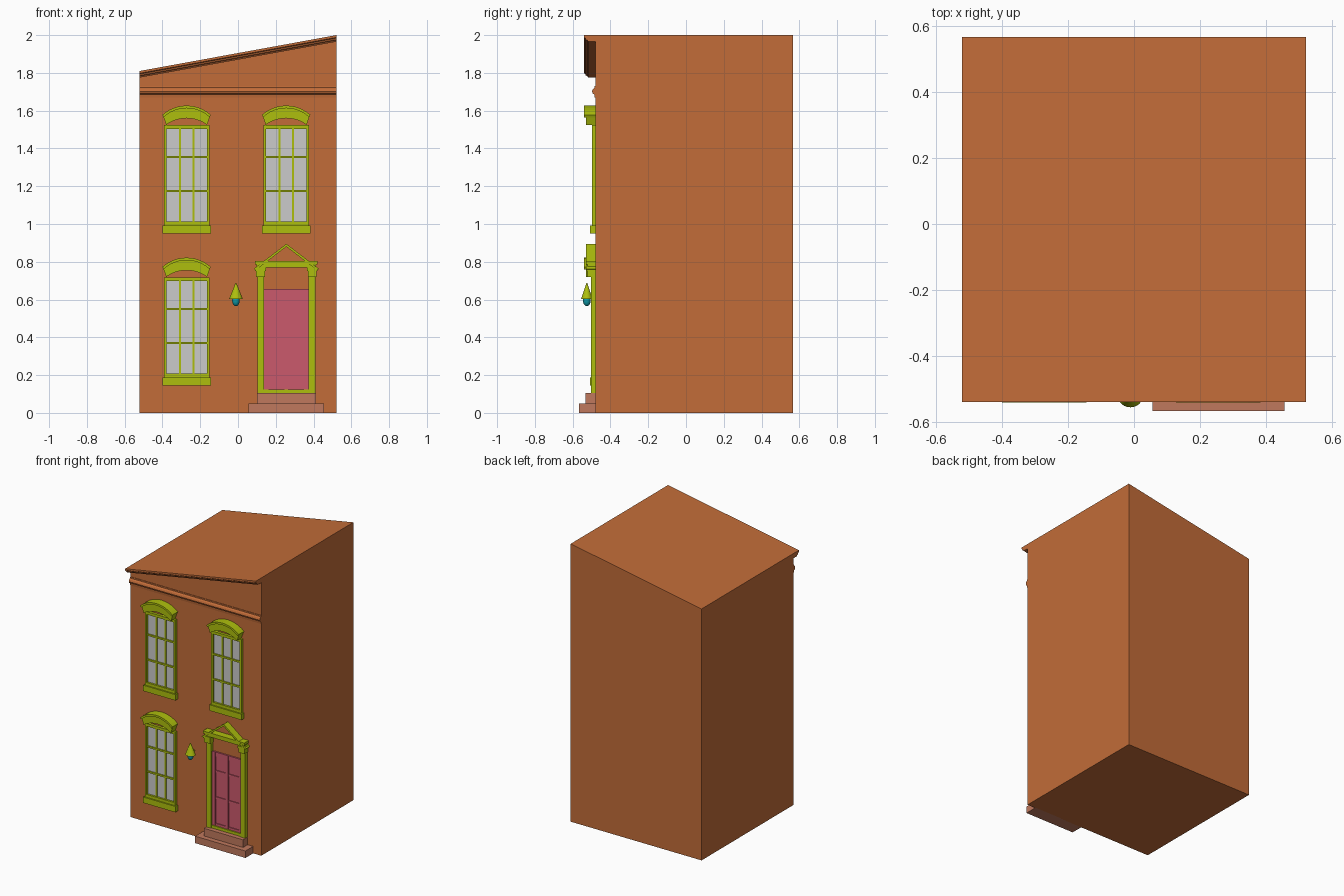
import bpy, bmesh, math
from mathutils import Vector

if "Cube" in bpy.data.objects:
    bpy.data.objects.remove(bpy.data.objects["Cube"])

WALL = -0.479          # front wall plane
BACK = 0.567
W = 0.521              # half width


def material(name, rgb):
    m = bpy.data.materials.new(name)
    m.diffuse_color = (*rgb, 1)
    m.use_nodes = True
    m.node_tree.nodes["Principled BSDF"].inputs["Base Color"].default_value = m.diffuse_color
    return m


BRICK = material("brick", (0.54, 0.15, 0.04))
TRIM = material("trim", (0.42, 0.52, 0.004))
DOOR = material("door_pink", (0.60, 0.10, 0.15))
STEP = material("step_stone", (0.53, 0.19, 0.11))
LAMP = material("lamp_teal", (0.005, 0.33, 0.40))


def finish(name, bm, mat=None):
    bmesh.ops.recalc_face_normals(bm, faces=bm.faces)
    me = bpy.data.meshes.new(name)
    bm.to_mesh(me)
    bm.free()
    ob = bpy.data.objects.new(name, me)
    bpy.context.collection.objects.link(ob)
    if mat:
        me.materials.append(mat)
    return ob


def prism(bm, a, b):
    """Join two matching loops of points into a closed solid."""
    va, vb = [bm.verts.new(p) for p in a], [bm.verts.new(p) for p in b]
    n = len(a)
    bm.faces.new(va)
    bm.faces.new(vb[::-1])
    for i in range(n):
        bm.faces.new((va[i], vb[i], vb[(i + 1) % n], va[(i + 1) % n]))


def front_shape(bm, pts, y0, y1=WALL + 0.005):
    """Extrude an x-z outline along y."""
    prism(bm, [(x, y0, z) for x, z in pts], [(x, y1, z) for x, z in pts])


def bar(bm, x0, x1, z0, z1, y0, y1=WALL + 0.005):
    front_shape(bm, [(x0, z0), (x1, z0), (x1, z1), (x0, z1)], y0, y1)


def roof_z(x):
    return 1.905 + 0.1824 * x


# House body with slanted top
bm = bmesh.new()
front_shape(bm, [(-W, 0), (W, 0), (W, roof_z(W)), (-W, roof_z(-W))], WALL, BACK)
finish("house_body", bm, BRICK)

# Sloping roof cornice, profile of y and drop below the roof line
bm = bmesh.new()
prof = [(WALL + .005, 0), (-.54, 0), (-.54, -.012), (-.533, -.016), (-.531, -.024),
        (-.522, -.027), (-.518, -.035), (WALL + .005, -.035)]
prism(bm, *[[(x, y, roof_z(x) + d) for y, d in prof] for x in (-W, W)])
finish("roof_cornice", bm, BRICK)

# Level moulding below the roof
bm = bmesh.new()
prof = [(WALL + .005, 1.73), (-.483, 1.73), (-.484, 1.722), (-.493, 1.714), (-.498, 1.702),
        (-.493, 1.69), (-.485, 1.686), (-.483, 1.67), (WALL + .005, 1.67)]
prism(bm, *[[(x, y, z) for y, z in prof] for x in (-W, W)])
finish("wall_moulding", bm, BRICK)


def arc(cx, half, z_end, z_mid, n=12):
    """Points of a shallow arch from left to right."""
    h = z_mid - z_end
    r = (half * half + h * h) / (2 * h)
    a = math.asin(half / r)
    return [(cx + r * math.sin(-a + 2 * a * i / n),
             z_mid - r + r * math.cos(-a + 2 * a * i / n)) for i in range(n + 1)]


def arch_band(bm, lower, upper, y0):
    front_shape(bm, lower + upper[::-1], y0)


# Windows: glass, frame with glazing bars, sill, arched hood
for name, cx, z in (("upper_left", -.272, 1.0), ("upper_right", .255, 1.0),
                    ("lower_left", -.272, .195)):
    bm = bmesh.new()
    bar(bm, cx - .11, cx + .11, z, z + .51, WALL - .005)
    finish(name + "_window_glass", bm)

    bm = bmesh.new()
    for s in (-1, 1):
        bar(bm, *sorted((cx + s * .107, cx + s * .12)), z - .01, z + .523, -.498)
        bar(bm, cx + s * .036 - .005, cx + s * .036 + .005, z, z + .51, -.491)
    bar(bm, cx - .107, cx + .107, z + .503, z + .523, -.498)
    bar(bm, cx - .107, cx + .107, z - .01, z + .013, -.498)
    for dz in (.175, .355):
        bar(bm, cx - .107, cx + .107, z + dz - .006, z + dz + .006, -.493)
    finish(name + "_window_frame", bm, TRIM)

    bm = bmesh.new()
    bar(bm, cx - .128, cx + .128, z - .05, z - .008, -.507)
    finish(name + "_window_sill", bm, TRIM)

    bm = bmesh.new()
    bottom = arc(cx, .108, z + .525, z + .56)
    middle = arc(cx, .122, z + .565, z + .613)
    top = arc(cx, .128, z + .578, z + .627)
    arch_band(bm, bottom, middle, -.53)
    arch_band(bm, middle, top, -.541)
    finish(name + "_window_hood", bm, TRIM)

# Door leaf with raised stiles and rails around six panels
DX = .256
bm = bmesh.new()
bar(bm, DX - .118, DX + .118, .125, .655, WALL - .005)
for x in (-.106, 0, .106):
    w = .012 if x else .01
    bar(bm, DX + x - w, DX + x + w, .125, .655, -.491)
for z0, z1 in ((.125, .142), (.318, .334), (.508, .524), (.622, .655)):
    bar(bm, DX - .118, DX + .118, z0, z1, -.490)
finish("door", bm, DOOR)

# Door surround: pilasters, capitals and threshold
bm = bmesh.new()
for s in (-1, 1):
    x = DX + s * .136
    bar(bm, x - .018, x + .018, .105, .72, -.504)
    x = DX + s * .137
    bar(bm, x - .023, x + .023, .72, .757, -.522)
    bar(bm, x - .028, x + .028, .752, .77, -.529)
bar(bm, DX - .12, DX + .12, .105, .125, -.498)
finish("door_surround", bm, TRIM)

# Pediment: base rail and two raking boards
bm = bmesh.new()
bar(bm, DX - .158, DX + .158, .77, .785, -.522)
bar(bm, DX - .165, DX + .165, .785, .803, -.529)
for s in (-1, 1):
    front_shape(bm, [(DX, .895), (DX + s * .174, .762), (DX + s * .16, .757), (DX, .88)], -.53)
finish("door_pediment", bm, TRIM)

# Front steps
for name, half, z0, z1, y in (("lower_step", .2, 0, .05, -.567), ("upper_step", .156, .05, .105, -.531)):
    bm = bmesh.new()
    bar(bm, DX - half, DX + half, z0, z1, y)
    finish(name, bm, STEP)

# Wall lamp: cone shade, bulb and short arm
LX, LY = -.011, -.525
bpy.ops.mesh.primitive_cone_add(vertices=24, radius1=.036, radius2=.003, depth=.083,
                                location=(LX, LY, .645))
shade = bpy.context.object
shade.name, shade.scale.y = "lamp_shade", .85
shade.data.materials.append(TRIM)
bpy.ops.object.shade_smooth_by_angle()
bpy.ops.mesh.primitive_uv_sphere_add(segments=16, ring_count=10, radius=.02, location=(LX, LY, .595))
bulb = bpy.context.object
bulb.name, bulb.scale.z = "lamp_bulb", 1.5
bulb.data.materials.append(LAMP)
bpy.ops.object.shade_smooth_by_angle()
bm = bmesh.new()
bar(bm, LX - .004, LX + .004, .612, .62, LY)
finish("lamp_arm", bm, TRIM)
